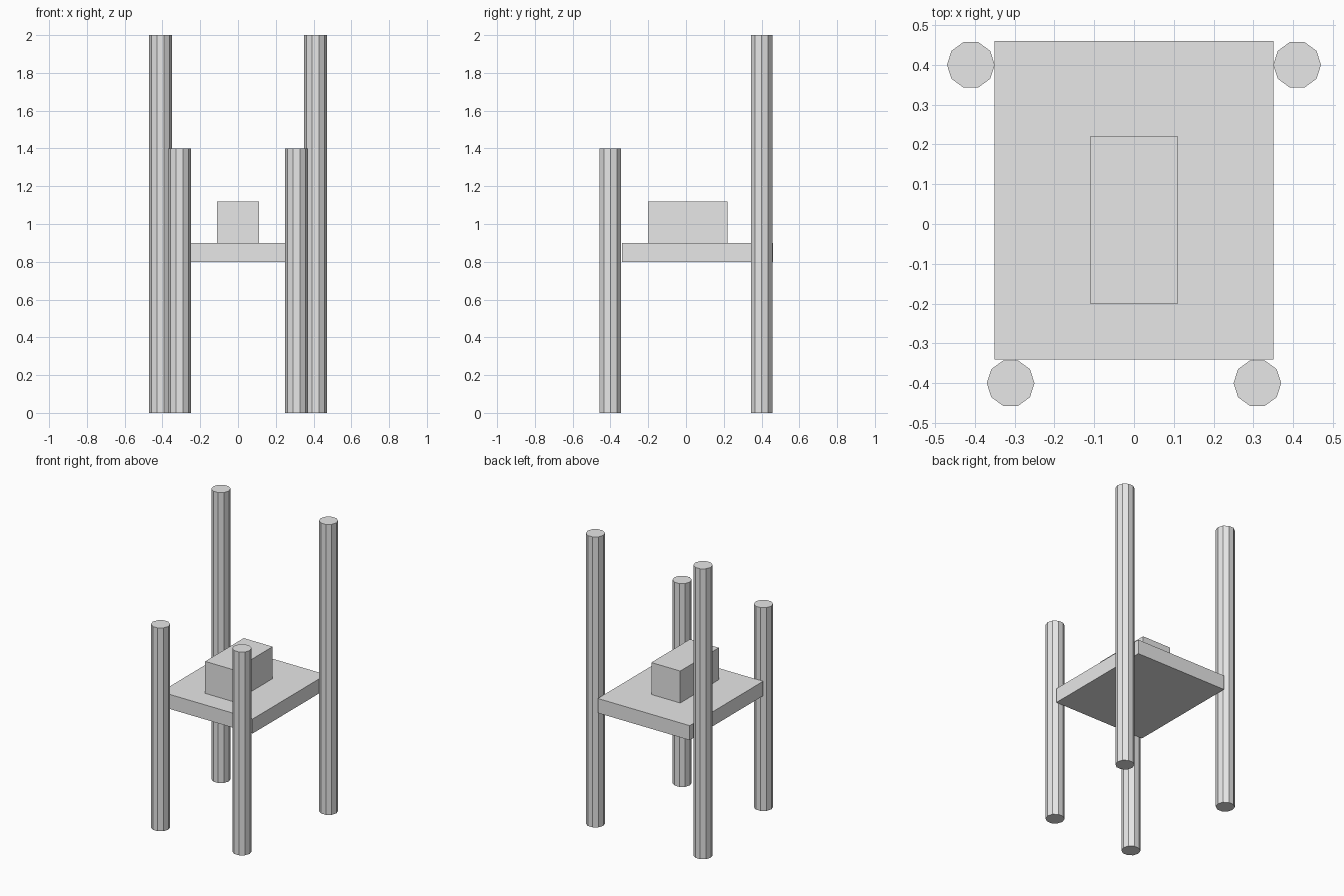
import bpy
import bmesh
import math
from mathutils import Matrix, Vector

default_cube = bpy.data.objects.get("Cube")
if default_cube:
    bpy.data.objects.remove(default_cube, do_unlink=True)

# One plain material for every part
GREY = (0.8, 0.8, 0.8, 1.0)
grey = bpy.data.materials.new("light_grey")
grey.use_nodes = True
grey.diffuse_color = GREY
for node in grey.node_tree.nodes:
    if node.type == 'BSDF_PRINCIPLED':
        node.inputs["Base Color"].default_value = GREY


def add_part(name, bm):
    mesh = bpy.data.meshes.new(name)
    bmesh.ops.recalc_face_normals(bm, faces=bm.faces)
    bm.to_mesh(mesh)
    bm.free()
    mesh.materials.append(grey)
    part = bpy.data.objects.new(name, mesh)
    bpy.context.collection.objects.link(part)
    return part


def box(name, low, high):
    low, high = Vector(low), Vector(high)
    bm = bmesh.new()
    place = Matrix.Translation((low + high) / 2) @ Matrix.Diagonal((high - low).to_4d())
    bmesh.ops.create_cube(bm, size=1, matrix=place)
    return add_part(name, bm)


def post(name, x, y, height, radius=0.06, sides=10):
    # Flat-sided post with corners pointing along x
    bm = bmesh.new()
    angles = [math.tau * i / sides for i in range(sides)]
    ring = [bm.verts.new((x + radius * math.cos(a), y + radius * math.sin(a), 0))
            for a in angles]
    base = bm.faces.new(ring)
    top = bmesh.ops.extrude_face_region(bm, geom=[base], use_keep_orig=True)
    verts = [v for v in top["geom"] if isinstance(v, bmesh.types.BMVert)]
    bmesh.ops.translate(bm, verts=verts, vec=(0, 0, height))
    return add_part(name, bm)


# Four posts: short and close at the front, tall and wide at the back
for side, sign in (("left", 1), ("right", -1)):
    post("front_post_" + side, sign * 0.31, -0.4, 1.4)
    post("back_post_" + side, sign * 0.41, 0.4, 2.0)

# Platform between the posts, with a block resting on it
box("platform", (-0.35, -0.34, 0.8), (0.35, 0.46, 0.9))
box("block", (-0.11, -0.2, 0.9), (0.11, 0.22, 1.12))
